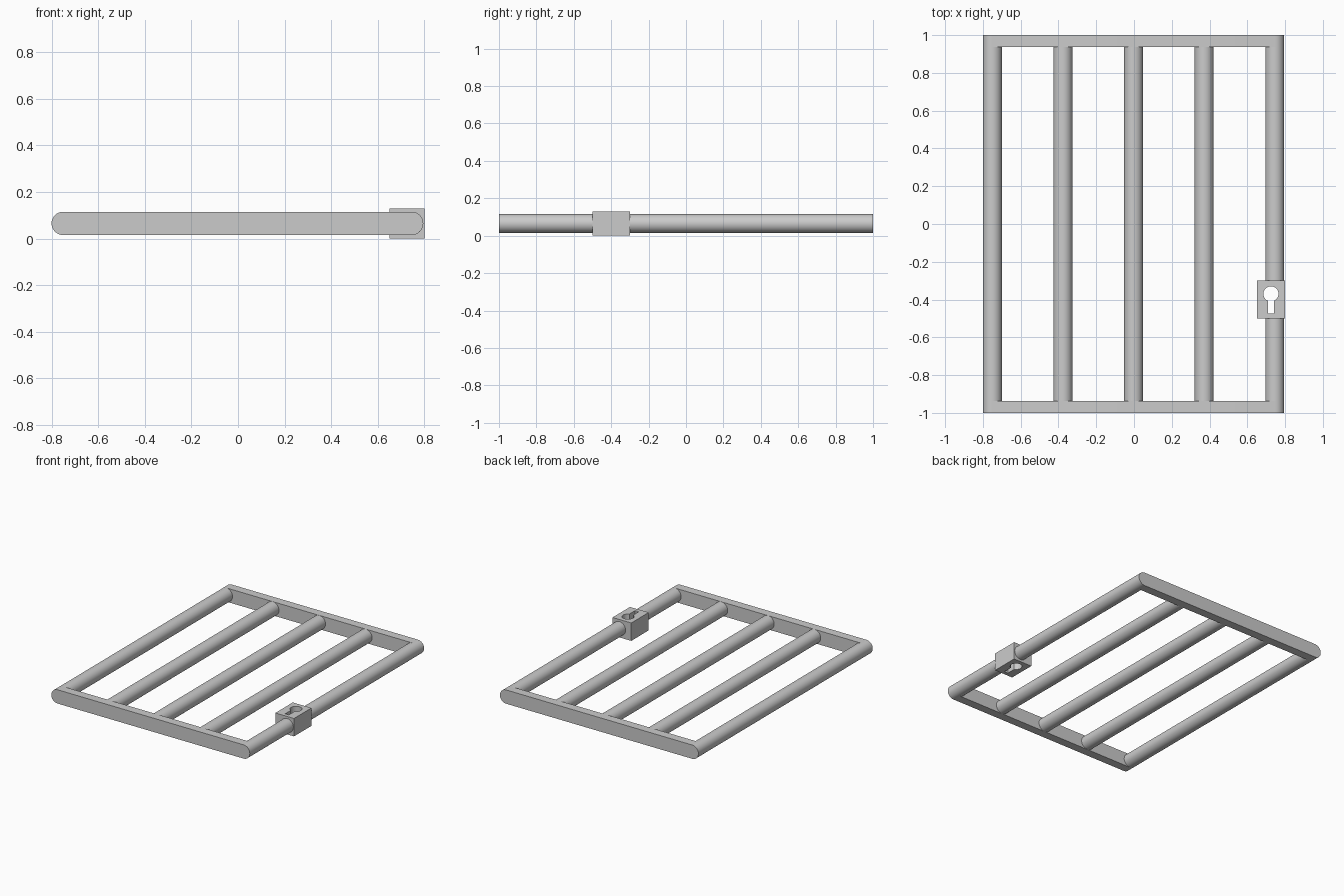
import bpy
from math import sin, cos, pi, radians

if "Cube" in bpy.data.objects:
    bpy.data.objects.remove(bpy.data.objects["Cube"])

Z = 0.065        # height of the bar axes
R = 0.05         # bar radius
CX = -0.0025     # middle bar position
STEP = 0.3738    # bar spacing
INNER = 0.937    # inner face of the end rails
LOCK_Y = (-0.5, -0.3)


def arc(cx, cy, r, a0, a1, n):
    return [(cx + r * cos(radians(a0 + (a1 - a0) * i / n)),
             cy + r * sin(radians(a0 + (a1 - a0) * i / n))) for i in range(n + 1)]


def plate(name, outlines, depth, location, rotation=(0, 0, 0)):
    """Extrude filled outlines (inner ones become holes) into a solid mesh."""
    cu = bpy.data.curves.new(name, 'CURVE')
    cu.dimensions = '2D'
    cu.fill_mode = 'BOTH'
    cu.extrude = depth / 2
    for pts in outlines:
        sp = cu.splines.new('POLY')
        sp.points.add(len(pts) - 1)
        for p, (x, y) in zip(sp.points, pts):
            p.co = (x, y, 0, 1)
        sp.use_cyclic_u = True
    ob = bpy.data.objects.new(name, cu)
    bpy.context.collection.objects.link(ob)
    ob.location, ob.rotation_euler = location, rotation
    bpy.ops.object.select_all(action='DESELECT')
    ob.select_set(True)
    bpy.context.view_layer.objects.active = ob
    bpy.ops.object.convert(target='MESH')
    bpy.ops.object.shade_smooth_by_angle(angle=radians(30))
    return bpy.context.object


def bar(name, x, y0, y1):
    bpy.ops.mesh.primitive_cylinder_add(
        vertices=32, radius=R, depth=y1 - y0,
        location=(x, (y0 + y1) / 2, Z), rotation=(pi / 2, 0, 0))
    bpy.context.object.name = name
    bpy.ops.object.shade_smooth_by_angle(angle=radians(30))


# Round-ended rails at front and back
half = 2 * STEP
rail = arc(half, 0, R, -90, 90, 16) + arc(-half, 0, R, 90, 270, 16)
for name, side in (("front_rail", -1), ("back_rail", 1)):
    plate(name, [rail], 1 - INNER, (CX, side * (1 + INNER) / 2, Z), (pi / 2, 0, 0))

# Full-length bars
for i in range(4):
    bar(f"bar_{i + 1}", CX + (i - 2) * STEP, -INNER, INNER)

# Right bar, interrupted by the lock
bar("lock_bar_front", CX + half, -INNER, LOCK_Y[0] + 0.01)
bar("lock_bar_back", CX + half, LOCK_Y[1] - 0.01, INNER)

# Lock block with a keyhole right through it
box = [(-0.075, -0.1), (0.075, -0.1), (0.075, 0.1), (-0.075, 0.1)]
keyhole = arc(0, 0.03, 0.04, -68, 248, 28) + [(-0.015, -0.073), (0.015, -0.073)]
plate("lock_block", [box, keyhole], 0.13, (0.725, -0.4, 0.065))
